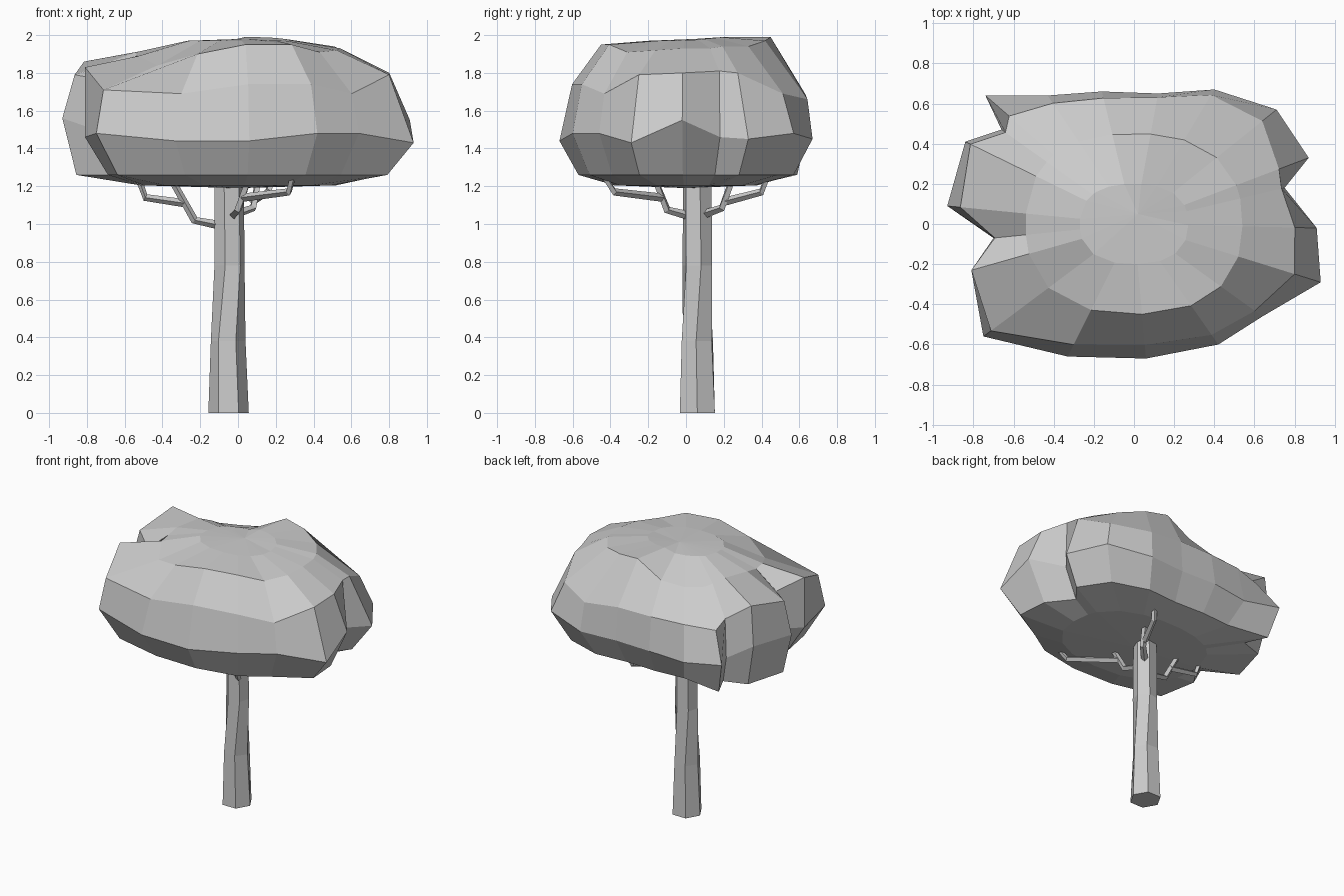
import bpy, bmesh
from math import sin, cos, pi, radians
from mathutils import Vector


def loft(name, rings, cap_low=None, cap_high=None):
    """Skin a stack of equal rings; caps are a centre point or a flat face."""
    bm = bmesh.new()
    loops = [[bm.verts.new(p) for p in ring] for ring in rings]
    n = len(loops[0])
    for a, b in zip(loops, loops[1:]):
        for i in range(n):
            j = (i + 1) % n
            bm.faces.new((a[i], a[j], b[j], b[i]))
    for loop, cap in ((loops[0], cap_low), (loops[-1], cap_high)):
        if cap is None:
            bm.faces.new(loop)
        else:
            c = bm.verts.new(cap)
            for i in range(n):
                bm.faces.new((loop[i], loop[(i + 1) % n], c))
    bmesh.ops.recalc_face_normals(bm, faces=bm.faces)
    mesh = bpy.data.meshes.new(name)
    bm.to_mesh(mesh)
    bm.free()
    obj = bpy.data.objects.new(name, mesh)
    bpy.context.collection.objects.link(obj)
    return obj


# Trunk: slightly bent, tapering hexagon
def hexagon(x, y, z, r, turn):
    return [(x + r * cos(k * pi / 3 + radians(turn)),
             y + r * sin(k * pi / 3 + radians(turn)), z) for k in range(6)]


loft("trunk", [hexagon(-0.05, 0.06, 0, 0.107, 0),
               hexagon(-0.052, 0.06, 0.38, 0.092, -4),
               hexagon(-0.045, 0.06, 0.78, 0.082, 14),
               hexagon(-0.047, 0.06, 1.26, 0.079, 10)])


# Branches: bent square rods
def rod(name, points, r):
    pts = [Vector(p) for p in points]
    rings = []
    for i, p in enumerate(pts):
        d = (pts[min(i + 1, len(pts) - 1)] - pts[max(i - 1, 0)]).normalized()
        s = d.cross(Vector((0, 0, 1))).normalized()
        u = s.cross(d)
        w = r * (1 - 0.12 * i)
        rings.append([p + w * (a * s + b * u)
                      for a, b in ((1, 0), (0, 1), (-1, 0), (0, -1))])
    loft(name, rings)


rod("left_branch", [(-0.08, 0.06, 0.99), (-0.23, 0.05, 1.02), (-0.36, 0.04, 1.25)], 0.024)
rod("left_twig", [(-0.28, 0.05, 1.11), (-0.49, 0.06, 1.14), (-0.53, 0.06, 1.25)], 0.022)
rod("front_branch", [(-0.03, 0.03, 1.04), (0.0, -0.1, 1.075), (0.06, -0.17, 1.25)], 0.024)
rod("front_twig", [(0.03, -0.13, 1.14), (0.27, -0.38, 1.17), (0.29, -0.43, 1.25)], 0.022)
rod("back_branch", [(-0.02, 0.09, 1.05), (0.08, 0.19, 1.085), (0.11, 0.25, 1.25)], 0.024)
rod("back_twig", [(0.08, 0.21, 1.12), (0.16, 0.4, 1.17), (0.18, 0.43, 1.25)], 0.022)

# Canopy outline: x, y, widest height, shoulder scale, shoulder height, rim height
outline = [
    (0.93, -0.29, 1.43, 0.86, 1.79, 1.92), (0.91, -0.02, 1.55, 0.88, 1.80, 1.93),
    (0.75, 0.18, 1.46, 0.98, 1.81, 1.93), (0.87, 0.33, 1.45, 0.83, 1.80, 1.94),
    (0.71, 0.57, 1.48, 0.90, 1.69, 1.94), (0.40, 0.67, 1.45, 0.96, 1.66, 1.97),
    (0.12, 0.65, 1.45, 0.97, 1.69, 1.99), (-0.16, 0.66, 1.45, 0.95, 1.69, 1.88),
    (-0.43, 0.64, 1.43, 0.94, 1.69, 1.86), (-0.74, 0.64, 1.49, 0.84, 1.68, 1.87),
    (-0.66, 0.47, 1.46, 0.97, 1.74, 1.89), (-0.84, 0.41, 1.57, 0.97, 1.86, 1.92),
    (-0.93, 0.09, 1.56, 0.93, 1.79, 1.91), (-0.70, -0.07, 1.48, 0.99, 1.76, 1.89),
    (-0.81, -0.23, 1.46, 1.00, 1.83, 1.89), (-0.75, -0.56, 1.48, 0.95, 1.71, 1.84),
    (-0.33, -0.66, 1.44, 0.91, 1.69, 1.90), (0.06, -0.67, 1.44, 0.90, 1.74, 1.95),
    (0.42, -0.60, 1.48, 0.92, 1.74, 1.95), (0.64, -0.46, 1.48, 0.94, 1.69, 1.91)]


def oval(x, y, rx, ry, power=2.4):
    """Point on a rounded oval in the same direction as (x, y)."""
    k = (abs(x / rx) ** power + abs(y / ry) ** power) ** (-1 / power)
    return x * k, y * k


under, skirt, wide, shoulder, rim, crown = [], [], [], [], [], []
for x, y, z, s, sz, rz in outline:
    low = 0.92 if (y > 0 and x < -0.6) else 0.85
    under.append((*oval(x, y, 0.52, 0.38), 1.205))
    skirt.append((x * low, y * low, 1.26))
    wide.append((x, y, z))
    shoulder.append((x * s, y * s, sz))
    rim.append((*oval(x, y, 0.54, 0.45), rz))
    cx, cy = oval(x, y, 0.27, 0.2)
    crown.append((cx, cy, 1.97 + 0.1 * max(cy, 0) * (cx > 0)))
loft("canopy", [under, skirt, wide, shoulder, rim, crown],
     (0, 0, 1.19), (0.02, 0.05, 1.98))
